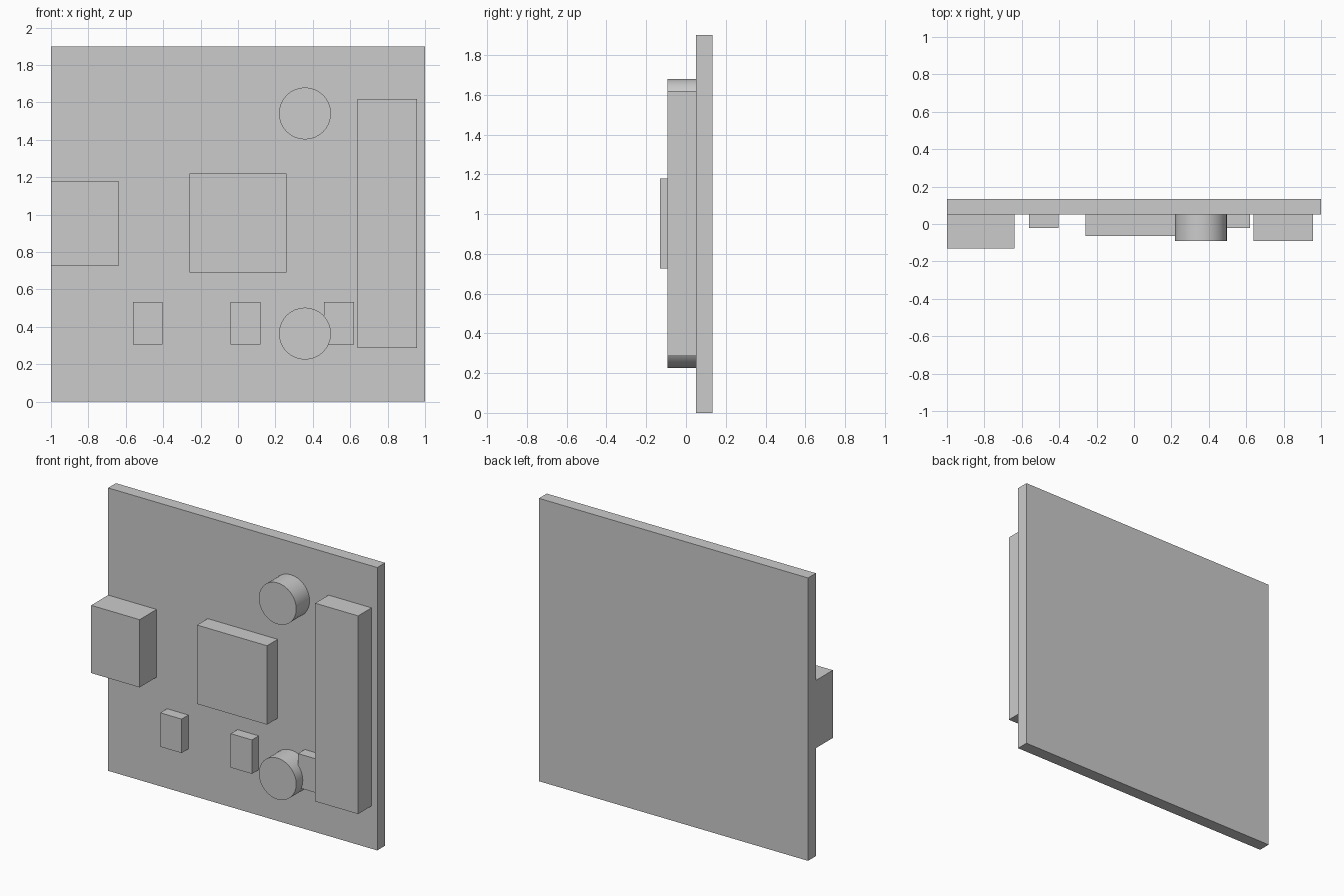
import bpy
import math

if "Cube" in bpy.data.objects:
    bpy.data.objects.remove(bpy.data.objects["Cube"])

BOARD_FRONT = 0.05


def block(name, x0, x1, z0, z1, front, back=BOARD_FRONT):
    """Rectangular part given by its extents."""
    bpy.ops.mesh.primitive_cube_add(
        size=1, location=((x0 + x1) / 2, (front + back) / 2, (z0 + z1) / 2))
    ob = bpy.context.object
    ob.name = name
    ob.scale = (x1 - x0, back - front, z1 - z0)
    bpy.ops.object.transform_apply(location=False, rotation=False, scale=True)
    return ob


def can(name, x, z, radius, front):
    """Round part standing out from the board towards -y."""
    bpy.ops.mesh.primitive_cylinder_add(
        vertices=32, radius=radius, depth=BOARD_FRONT - front,
        location=(x, (front + BOARD_FRONT) / 2, z),
        rotation=(math.pi / 2, 0, 0))
    ob = bpy.context.object
    ob.name = name
    bpy.ops.object.shade_smooth_by_angle(angle=math.radians(40))
    return ob


# Main board
block("circuit_board", -1, 1, 0, 1.9, BOARD_FRONT, 0.133)

# Large parts: edge connector, central chip, long slot
block("edge_connector", -1, -0.64, 0.725, 1.18, -0.13)
block("main_chip", -0.26, 0.26, 0.69, 1.22, -0.063)
block("long_slot", 0.638, 0.957, 0.287, 1.618, -0.092)

# Row of three small chips
for i, x in enumerate((-0.483, 0.04, 0.54)):
    block(f"small_chip_{i + 1}", x - 0.079, x + 0.079, 0.306, 0.534, -0.022)

# Capacitors above and below
for label, z in (("upper", 1.541), ("lower", 0.364)):
    can(f"{label}_capacitor", 0.358, z, 0.139, -0.092)
